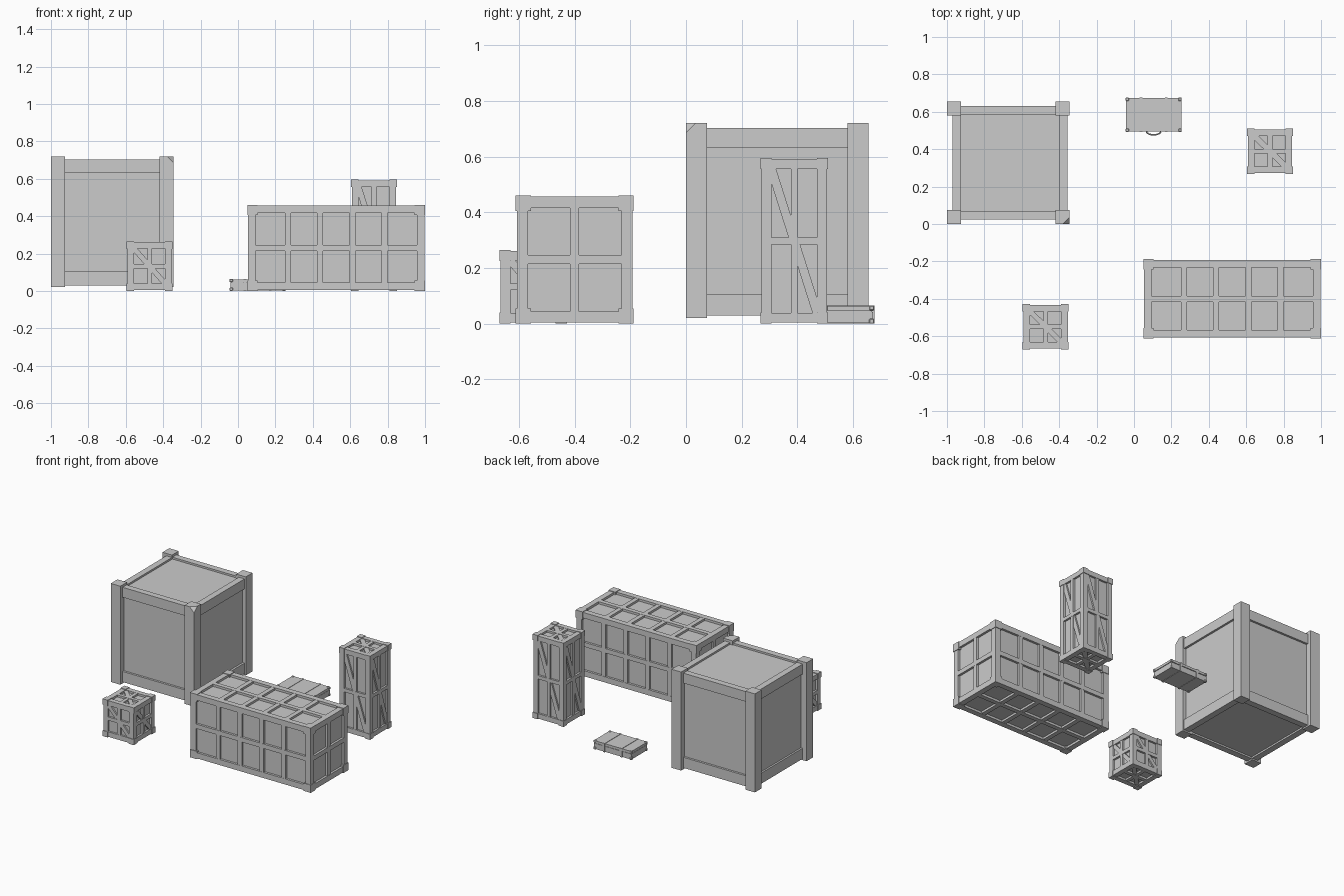
import bpy, bmesh, math
from mathutils import Vector

if "Cube" in bpy.data.objects:
    bpy.data.objects.remove(bpy.data.objects["Cube"])


def finish(bm, name):
    bmesh.ops.recalc_face_normals(bm, faces=bm.faces)
    me = bpy.data.meshes.new(name)
    bm.to_mesh(me)
    bm.free()
    ob = bpy.data.objects.new(name, me)
    bpy.context.collection.objects.link(ob)
    return ob


def add_box(bm, lo, hi):
    v = bmesh.ops.create_cube(bm, size=1)['verts']
    for p in v:
        p.co = Vector([lo[i] + (hi[i] - lo[i]) * (p.co[i] + .5) for i in range(3)])
    return v


def box(name, lo, hi):
    bm = bmesh.new()
    add_box(bm, lo, hi)
    return finish(bm, name)


def add_prism(bm, pts, inner, outer):
    # pts: 3D points; moved onto two parallel planes by the offsets
    a = [bm.verts.new(p + inner) for p in pts]
    b = [bm.verts.new(p + outer) for p in pts]
    bm.faces.new(a)
    bm.faces.new(b[::-1])
    for i in range(len(a)):
        j = (i + 1) % len(a)
        bm.faces.new((a[i], a[j], b[j], b[i]))


def corner_blocks(bm, lo, hi, s):
    for i in (0, 1):
        for j in (0, 1):
            for k in (0, 1):
                a = [lo[n] if not f else hi[n] - s for n, f in enumerate((i, j, k))]
                add_box(bm, a, [c + s for c in a])


def add_frame(bm, lo, hi, w):
    # uprights at full height, rails fitted between them
    for sx in (0, 1):
        x = hi[0] - w if sx else lo[0]
        for sy in (0, 1):
            y = hi[1] - w if sy else lo[1]
            add_box(bm, (x, y, lo[2]), (x + w, y + w, hi[2]))
    for sz in (0, 1):
        z = hi[2] - w if sz else lo[2]
        for s in (0, 1):
            y = hi[1] - w if s else lo[1]
            add_box(bm, (lo[0] + w, y, z), (hi[0] - w, y + w, z + w))
            x = hi[0] - w if s else lo[0]
            add_box(bm, (x, lo[1] + w, z), (x + w, hi[1] - w, z + w))


def slatted_crate(name, lo, hi, w, depth, mid, cap, counts, brace=0):
    lo, hi = Vector(lo), Vector(hi)
    d = Vector((depth,) * 3)
    e = Vector((.004,) * 3)
    flo, fhi = lo + e, hi - e
    box(name + "_panels", flo + d, fhi - d)
    bm = bmesh.new()
    add_frame(bm, flo, fhi, w)
    finish(bm, name + "_frame")
    bm = bmesh.new()
    corner_blocks(bm, lo, hi, cap)
    finish(bm, name + "_corner_caps")
    # battens and diagonal brace on all six faces
    bm = bmesh.new()
    br = bmesh.new()
    for ax in range(3):
        u, v = ((1, 2), (0, 2), (0, 1))[ax]
        for side in (0, 1):
            n0 = fhi[ax] - depth if side else flo[ax]
            n1 = n0 + depth
            for a, b in ((u, v), (v, u)):
                step = (fhi[a] - flo[a] - 2 * w) / counts[a]
                for k in range(1, counts[a]):
                    c = flo[a] + w + step * k
                    p, q = Vector(), Vector()
                    t = .001 if a == u else .0
                    p[ax], q[ax] = n0 + (0 if side else t), n1 - (t if side else 0)
                    p[a], q[a] = c - mid / 2, c + mid / 2
                    p[b], q[b] = flo[b] + w, fhi[b] - w
                    add_box(bm, p, q)
            if brace:
                # upper left to lower right, seen from outside
                u0, u1 = flo[u] + w, fhi[u] - w
                v0, v1 = flo[v] + w, fhi[v] - w
                L = math.hypot(u1 - u0, v1 - v0)
                du, dv = brace * L / (v1 - v0), brace * L / (u1 - u0)
                pts = [(u0, v1), (u0 + du, v1), (u1, v0 + dv),
                       (u1, v0), (u1 - du, v0), (u0, v1 - dv)]
                if (ax == 1) == bool(side):
                    pts = [(u0 + u1 - a, b) for a, b in pts]
                P = []
                for a, b in pts:
                    c = Vector()
                    c[u], c[v] = a, b
                    P.append(c)
                i, o = Vector(), Vector()
                i[ax] = n0 if side else n1
                o[ax] = n1 - .003 if side else n0 + .003
                add_prism(br, P, i, o)
    finish(bm, name + "_battens")
    if brace:
        finish(br, name + "_braces")
    else:
        br.free()


slatted_crate("long_crate", (.05, -.612, 0), (1, -.188, .46), .04, .016, .032, .055, (5, 2, 2))
slatted_crate("small_crate", (-.595, -.67, 0), (-.35, -.428, .265), .035, .014, .025, .04, (2, 2, 2), .014)
slatted_crate("tall_crate", (.605, .268, 0), (.85, .51, .595), .035, .014, .025, .04, (2, 2, 2), .016)

# big crate: panels, rails, four protruding posts
X0, X1, Y0, Y1 = -1, -.345, 0, .655
box("big_crate_panels", (X0 + .043, Y0 + .04, .042), (X1 - .025, Y1 - .04, .69))
bm = bmesh.new()
for z0, z1 in ((.03, .105), (.632, .703)):
    for y in (Y0 + .025, Y1 - .07):
        add_box(bm, (X0 + .07, y, z0), (X1 - .07, y + .045, z1))
    for x in (X0 + .03, X1 - .055):
        add_box(bm, (x, Y0 + .07, z0), (x + .045, Y1 - .07, z1))
finish(bm, "big_crate_rails")
for sx in (0, 1):
    for sy in (0, 1):
        x = X1 - .075 if sx else X0
        y = Y1 - .075 if sy else Y0
        bm = bmesh.new()
        add_box(bm, (x, y, .02), (x + .075, y + .075, .72))
        if sx and not sy:
            # chipped top corner
            r = bmesh.ops.bisect_plane(bm, geom=bm.verts[:] + bm.edges[:] + bm.faces[:],
                                       plane_co=(X1 - .035, Y0, .72), plane_no=(1, -1, 1),
                                       clear_outer=True)
            bmesh.ops.holes_fill(bm, edges=[g for g in r['geom_cut'] if isinstance(g, bmesh.types.BMEdge)])
        finish(bm, "big_crate_post")

# flat case: base, lid, straps, corner guards, handle
box("case_base", (-.041, .496, .003), (.251, .672, .042))
box("case_lid", (-.043, .494, .045), (.253, .674, .062))
box("case_seam", (-.037, .5, .04), (.247, .668, .047))
bm = bmesh.new()
for x in (.03, .165):
    add_box(bm, (x, .491, .001), (x + .015, .677, .0645))
finish(bm, "case_straps")
bm = bmesh.new()
corner_blocks(bm, (-.045, .492, 0), (.255, .676, .065), .018)
g = finish(bm, "case_corner_guards")
m = g.modifiers.new("bevel", 'BEVEL')
m.width, m.segments = .003, 1

cu = bpy.data.curves.new("case_handle", 'CURVE')
cu.dimensions = '3D'
cu.bevel_depth = .004
cu.bevel_resolution = 1
cu.use_fill_caps = True
sp = cu.splines.new('POLY')
N = 8
sp.points.add(N)
for i in range(N + 1):
    t = math.pi * i / N
    sp.points[i].co = (.105 - .038 * math.cos(t), .494 - .017 * math.sin(t), .03, 1)
bpy.context.collection.objects.link(bpy.data.objects.new("case_handle", cu))
